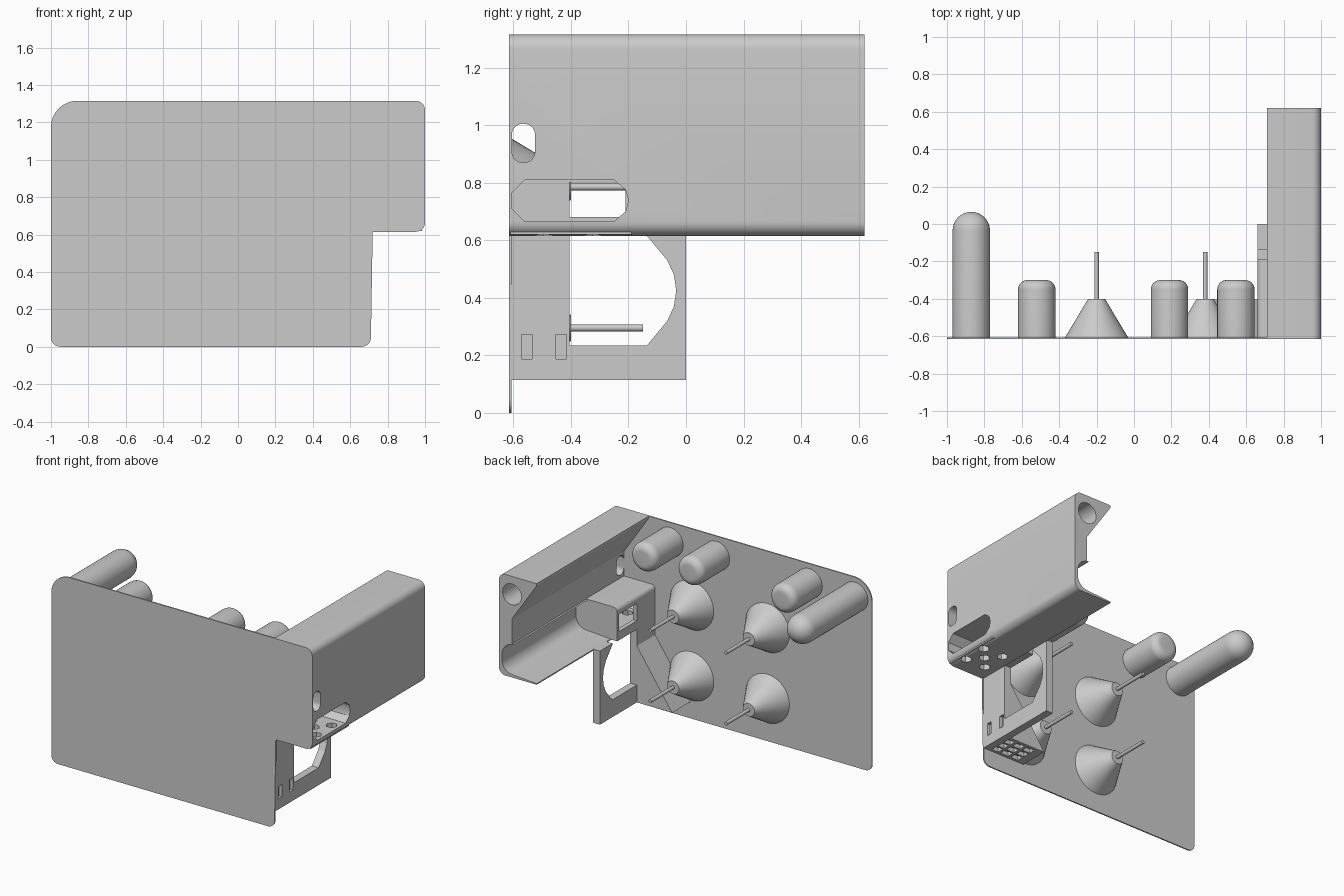
import bpy, bmesh
from math import sin, cos, tan, pi
from mathutils import Vector

if "Cube" in bpy.data.objects:
    bpy.data.objects.remove(bpy.data.objects["Cube"])

GREY = (0.6, 0.6, 0.6, 1)
grey = bpy.data.materials.new("plain grey")
grey.use_nodes = True
grey.diffuse_color = GREY
grey.node_tree.nodes["Principled BSDF"].inputs["Base Color"].default_value = GREY

FRONT = -0.615      # front surface
INNER = -0.606      # rear surface of the panel


def rounded(corners, steps=8):
    """Corners are (u, v) or (u, v, radius); radiused ones become arcs."""
    out = []
    n = len(corners)
    for i, c in enumerate(corners):
        p = Vector(c[:2])
        r = c[2] if len(c) > 2 else 0
        if not r:
            out.append(p)
            continue
        a = (Vector(corners[i - 1][:2]) - p).normalized()
        b = (Vector(corners[(i + 1) % n][:2]) - p).normalized()
        half = a.angle(b) / 2
        centre = p + (a + b).normalized() * r / sin(half)
        start = (p + a * r / tan(half) - centre).normalized()
        end = (p + b * r / tan(half) - centre).normalized()
        for k in range(steps + 1):
            out.append(centre + start.slerp(end, k / steps).normalized() * r)
    return out


def finish(name, bm):
    bmesh.ops.recalc_face_normals(bm, faces=bm.faces)
    mesh = bpy.data.meshes.new(name)
    bm.to_mesh(mesh)
    bm.free()
    mesh.materials.append(grey)
    ob = bpy.data.objects.new(name, mesh)
    bpy.context.collection.objects.link(ob)
    return ob


def prism(name, corners, axis, lo, hi):
    """Extrude a profile along an axis (profile uses the other two axes in order)."""
    bm = bmesh.new()
    i = "xyz".index(axis)
    verts = []
    for p in rounded(corners):
        co = list(p)
        co.insert(i, lo)
        verts.append(bm.verts.new(co))
    face = bm.faces.new(verts)
    moved = bmesh.ops.extrude_face_region(bm, geom=[face])["geom"]
    step = Vector((0, 0, 0))
    step[i] = hi - lo
    bmesh.ops.translate(bm, vec=step, verts=[g for g in moved if isinstance(g, bmesh.types.BMVert)])
    return finish(name, bm)


def rect(a, b, c, d, r=0):
    return [(a, c, r), (b, c, r), (b, d, r), (a, d, r)]


def ring(u, v, r, n):
    return [(u + r * cos(2 * pi * k / n), v + r * sin(2 * pi * k / n)) for k in range(n)]


def lathe(name, x, z, profile):
    """Revolve (radius, y) points around an axis running front to back."""
    bm = bmesh.new()
    vs = [bm.verts.new((x + r, y, z)) for r, y in profile]
    es = [bm.edges.new(pair) for pair in zip(vs, vs[1:])]
    bmesh.ops.spin(bm, geom=vs + es, cent=(x, 0, z), axis=(0, 1, 0), angle=2 * pi, steps=40)
    bmesh.ops.remove_doubles(bm, verts=bm.verts, dist=1e-5)
    return finish(name, bm)


def cut(ob, cutters):
    for c in cutters:
        c.hide_render = True
        m = ob.modifiers.new("cut", "BOOLEAN")
        m.operation, m.solver, m.object = "DIFFERENCE", "EXACT", c
    dg = bpy.context.evaluated_depsgraph_get()
    mesh = bpy.data.meshes.new_from_object(ob.evaluated_get(dg))
    ob.modifiers.clear()
    ob.data = mesh


def discard(cutters):
    for c in cutters:
        bpy.data.objects.remove(c)


# Front panel with a notch at the lower corner
panel = prism("front_panel", [(-1, 0, .05), (.71, 0, .05), (.72, .615), (1, .615, .05),
                              (1, 1.315, .05), (-1, 1.315, .14)], "y", FRONT, INNER)

# Long side arm: slanted top block above an open channel
arm = prism("side_arm", [(.71, 1.315), (1, 1.315, .05), (1, .615, .05), (.71, .615), (.71, .623),
                         (.976, .64, .08), (.976, .845, .09), (.9, .845), (.9, 1.02), (.71, 1.3)],
            "y", FRONT, .62)

# Hollow pod filling the front of the channel
pod = prism("channel_pod", [(.66, .62), (.985, .62), (.985, .85), (.66, .85, .03)], "y", -.61, -.19)

window = prism("window_cutter", [(-.605, .71), (-.605, .765), (-.56, .81), (-.25, .81), (-.21, .775),
                                 (-.2, .738), (-.21, .7), (-.25, .665), (-.56, .665)], "x", .69, 1.1)
hexes = [prism("hex_cutter", ring(.87 + dx, -.41 + dy, .036, 6), "z", .55, .7)
         for dx, dy in ((0, 0), (.075, .085), (.075, -.085), (-.075, .085), (-.075, -.085))]
rear_hole = prism("rear_hole_cutter", rect(-.405, -.21, .68, .8), "x", .6, .75)
oval = prism("oval_cutter", rect(-.605, -.525, .87, 1.005, .038), "x", .85, 1.1)
bore = prism("bore_cutter", ring(.9, 1.19, .072, 32), "y", -.4, .8)
cut(arm, [window, oval, bore] + hexes)
cut(pod, [window, rear_hole] + hexes)
discard([window, rear_hole, oval, bore] + hexes)

# Lower bracket wall with a large curved opening and two slots
bracket = prism("bracket_wall", rect(-.61, 0, .115, .625), "x", .66, .712)
opening = prism("opening_cutter", [(-.405, .235), (-.135, .235), (-.065, .32), (-.042, .37), (-.034, .425),
                                   (-.042, .48), (-.065, .53), (-.14, .62), (-.14, .7), (-.405, .7)],
                "x", .6, .8)
slots = [prism("slot_cutter", rect(y - .018, y + .018, .187, .273), "x", .68, .8)
         for y in (-.553, -.433)]
cut(bracket, [opening] + slots)
discard([opening] + slots)

# Sloped gusset with a vent grille underneath
gusset = prism("sloped_gusset", [(.69, .115), (.39, .115), (.67, .52), (.69, .55)], "y", -.61, -.405)
vents = [prism("vent_cutter", rect(x - .03, x + .03, y - .022, y + .022), "z", .05, .145)
         for x in (.48, .56, .64) for y in (-.565, -.508, -.45)]
cut(gusset, vents)
discard(vents)


# Rounded pegs along the top
def peg_profile(tip, fillet, radius=.1):
    arc = [k * pi / 16 for k in range(9)]
    return ([(0, INNER - .003), (radius, INNER - .003)]
            + [(radius - fillet + fillet * cos(t), tip - fillet + fillet * sin(t)) for t in arc]
            + [(0, tip)])


pegs = [lathe("long_peg", -.87, 1.18, peg_profile(.065, .1))]
for x in (-.52, .19, .545):
    pegs.append(lathe("short_peg", x, 1.18, peg_profile(-.3, .05)))

# Cone standoffs with thin pins
for x in (-.2, .38):
    for z in (.295, .785):
        pegs.append(lathe("cone_standoff", x, z, [(0, INNER - .003), (.17, INNER - .003), (.045, -.4),
                                                  (.012, -.4), (.012, -.15), (0, -.15)]))

# Smooth the curved surfaces, keep edges sharp
bpy.ops.object.select_all(action="DESELECT")
for ob in [panel, arm, pod] + pegs:
    ob.select_set(True)
bpy.context.view_layer.objects.active = arm
bpy.ops.object.shade_smooth_by_angle(angle=pi / 6)
